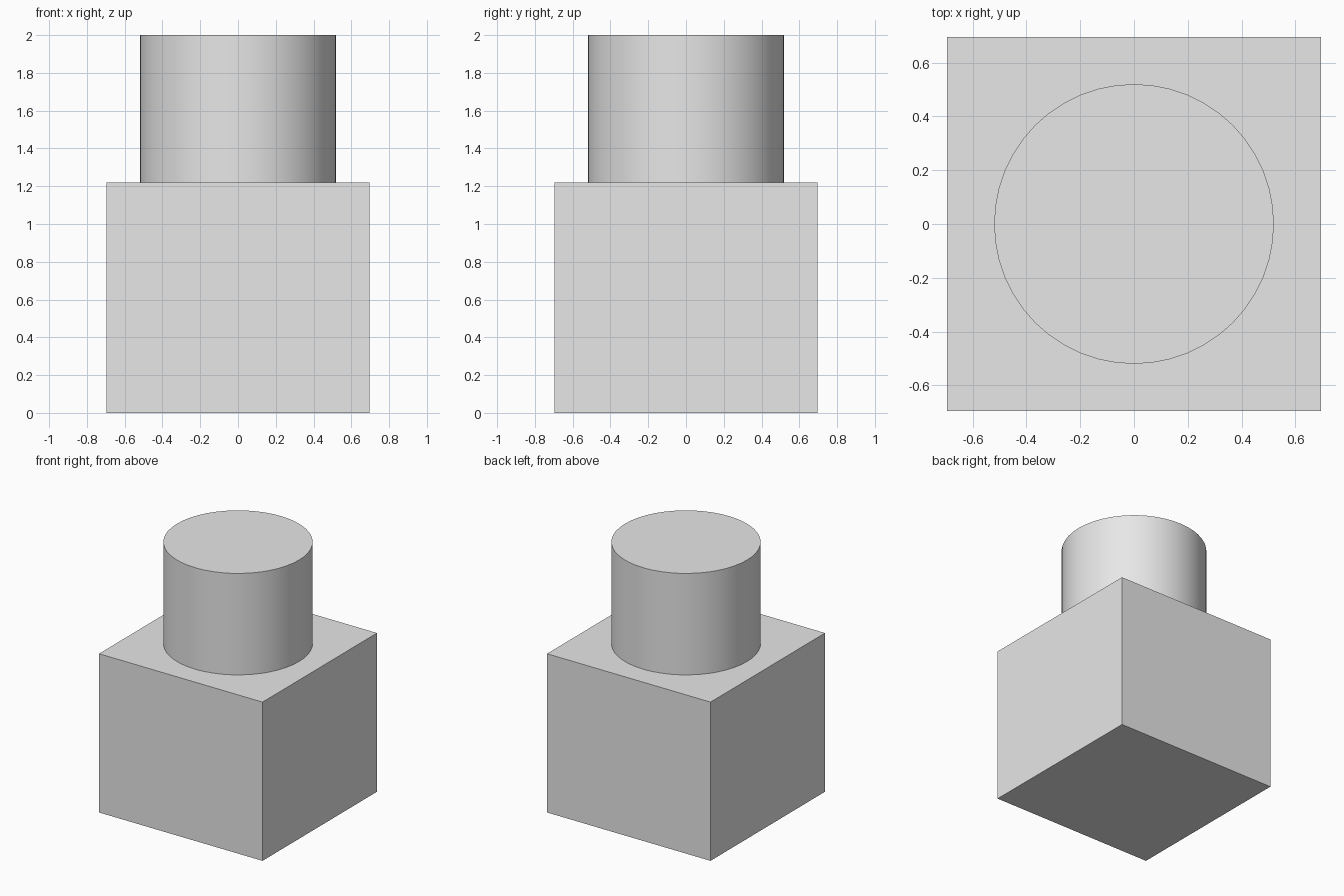
import bpy
import math

cube = bpy.data.objects.get("Cube")
if cube:
    bpy.data.objects.remove(cube, do_unlink=True)

grey = bpy.data.materials.new("light grey")
grey.use_nodes = True
colour = (0.8, 0.8, 0.8, 1)
grey.diffuse_color = colour
grey.node_tree.nodes["Principled BSDF"].inputs["Base Color"].default_value = colour

WIDTH, BLOCK_TOP, TOP, RADIUS = 1.39, 1.22, 2.0, 0.52

# Square base block
bpy.ops.mesh.primitive_cube_add(size=1, location=(0, 0, BLOCK_TOP / 2))
block = bpy.context.object
block.name = "base_block"
block.scale = (WIDTH, WIDTH, BLOCK_TOP)
bpy.ops.object.transform_apply(location=False, rotation=False, scale=True)
block.data.materials.append(grey)

# Round post standing on the block
bpy.ops.mesh.primitive_cylinder_add(
    vertices=48, radius=RADIUS, depth=TOP - BLOCK_TOP,
    location=(0, 0, (TOP + BLOCK_TOP) / 2))
post = bpy.context.object
post.name = "round_post"
post.data.materials.append(grey)
bpy.ops.object.shade_smooth_by_angle(angle=math.radians(30))
